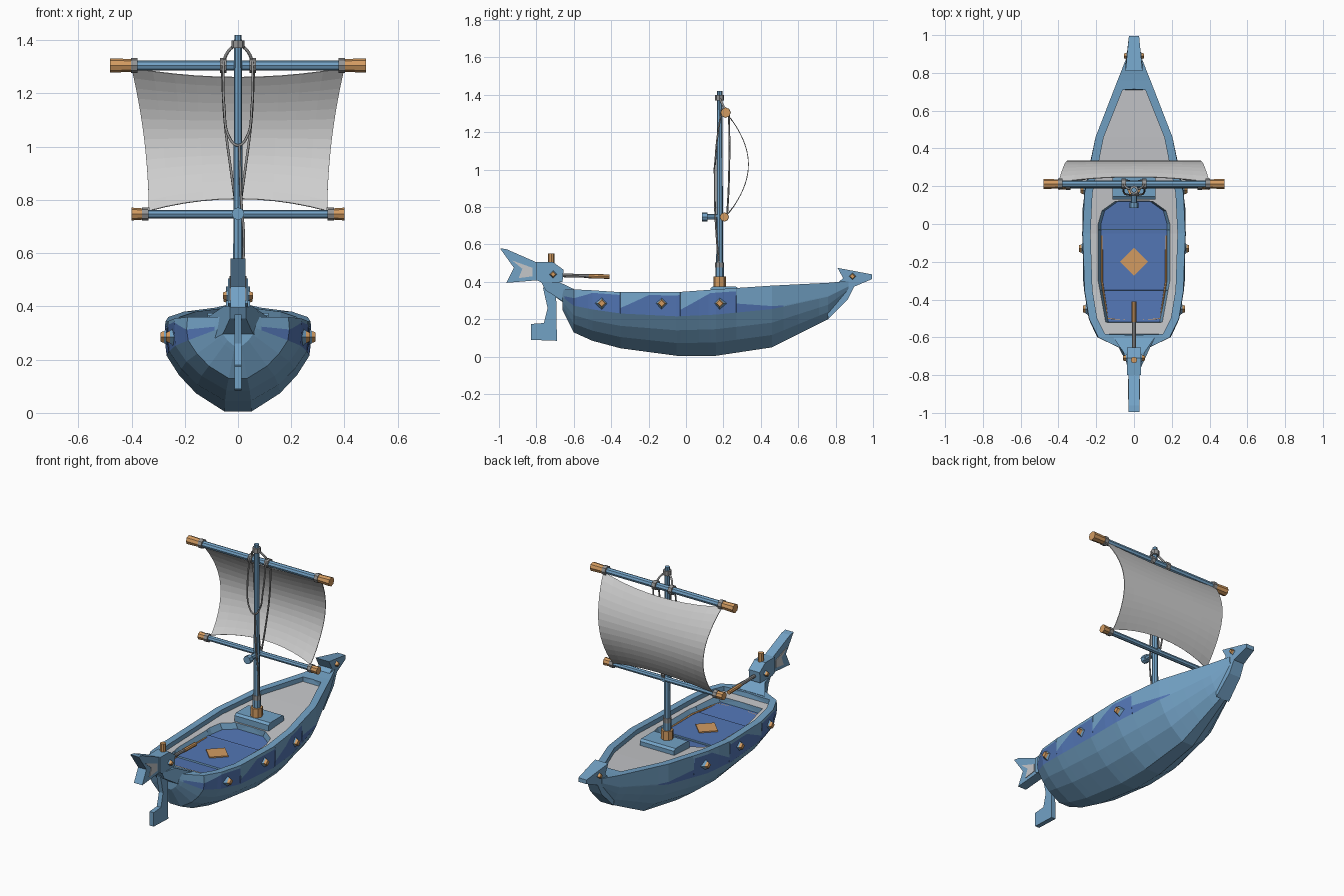
import bpy, bmesh, math
from mathutils import Vector

if "Cube" in bpy.data.objects:
    bpy.data.objects.remove(bpy.data.objects["Cube"])


def material(name, r, g, b):
    m = bpy.data.materials.new(name)
    m.use_nodes = True
    m.diffuse_color = (r, g, b, 1)
    node = next(n for n in m.node_tree.nodes if n.type == 'BSDF_PRINCIPLED')
    node.inputs["Base Color"].default_value = (r, g, b, 1)
    node.inputs["Roughness"].default_value = 0.8
    return m


BLUE = material("light_blue_wood", 0.17, 0.36, 0.56)
NAVY = material("deep_blue_paint", 0.085, 0.18, 0.46)
GREY = material("pale_grey_deck", 0.56, 0.57, 0.59)
CLOTH = material("sail_cloth", 0.62, 0.62, 0.62)
TAN = material("tan_wood", 0.65, 0.33, 0.12)
ROPE = material("grey_rope", 0.30, 0.30, 0.30)


def add_object(name, bm, *mats):
    me = bpy.data.meshes.new(name)
    bm.to_mesh(me)
    bm.free()
    ob = bpy.data.objects.new(name, me)
    bpy.context.collection.objects.link(ob)
    for m in mats:
        me.materials.append(m)
    return ob


def rod(name, a, b, r, mat, sides=8, r2=None):
    """Straight bar between two points."""
    a, b = Vector(a), Vector(b)
    bm = bmesh.new()
    bmesh.ops.create_cone(bm, cap_ends=True, segments=sides, radius1=r,
                          radius2=r if r2 is None else r2, depth=(b - a).length)
    ob = add_object(name, bm, mat)
    ob.rotation_euler = (b - a).to_track_quat('Z', 'Y').to_euler()
    ob.location = (a + b) / 2
    return ob


def prism(name, outline, half, mat):
    """Outline in (y, z) extruded sideways; half is a width or a rule of y."""
    width = half if callable(half) else (lambda y: half)
    bm = bmesh.new()
    left, right = ([bm.verts.new((s * width(y), y, z)) for y, z in outline] for s in (1, -1))
    n = len(outline)
    bm.faces.new(left)
    bm.faces.new(right[::-1])
    for i in range(n):
        bm.faces.new((left[i], right[i], right[(i + 1) % n], left[(i + 1) % n]))
    bmesh.ops.recalc_face_normals(bm, faces=bm.faces)
    return add_object(name, bm, mat)


def cord(name, points, r, mat, smooth=True):
    """Bevelled path turned into a mesh."""
    cu = bpy.data.curves.new(name, 'CURVE')
    cu.dimensions = '3D'
    cu.bevel_depth = r
    cu.bevel_resolution = 1
    cu.resolution_u = 6
    sp = cu.splines.new('BEZIER' if smooth else 'POLY')
    pts = sp.bezier_points if smooth else sp.points
    pts.add(len(points) - 1)
    for p, co in zip(pts, points):
        if smooth:
            p.co = co
            p.handle_left_type = p.handle_right_type = 'AUTO'
        else:
            p.co = (*co, 1)
    tmp = bpy.data.objects.new(name + "_path", cu)
    bpy.context.collection.objects.link(tmp)
    bpy.context.view_layer.update()
    me = bpy.data.meshes.new_from_object(tmp.evaluated_get(bpy.context.evaluated_depsgraph_get()))
    bpy.data.objects.remove(tmp)
    me.name = name
    me.materials.clear()
    me.materials.append(mat)
    ob = bpy.data.objects.new(name, me)
    bpy.context.collection.objects.link(ob)


def stud(name, x, y, z, size):
    """Diamond stud facing sideways: dark backing and tan point."""
    s = 1 if x > 0 else -1
    for part, r, out, mat in (("backing", size, 0.008, BLUE), ("point", size * 0.8, 0.02, TAN)):
        rod(f"{name}_{part}", (x - s * 0.012, y, z), (x + s * out, y, z), r, mat, 4, r * 0.55)


def lerp(table, y, k):
    for a, b in zip(table, table[1:]):
        if y <= b[0]:
            f = max(0, (y - a[0]) / (b[0] - a[0]))
            return a[k] + (b[k] - a[k]) * f
    return table[-1][k]


# Hull stations: y, half beam, rim height, keel height
HULL = [(-.66, .07, .36, .25), (-.6, .195, .36, .13), (-.5, .245, .355, .085),
        (-.35, .27, .345, .045), (-.05, .28, .345, .005), (.16, .27, .36, .005),
        (.46, .21, .38, .05), (.76, .09, .395, .2), (.87, .045, .405, .33)]
PIT = [(-.52, .15), (-.3, .19), (0, .19), (.07, .17), (.12, .1)]
BAND = [(-.65, .72), (-.5, .95), (-.352, .95), (-.35, .72), (-.2, .95), (-.032, .95),
        (-.03, .72), (.13, .95), (.268, .95), (.27, .76), (.52, .64)]
SIDE = [(.62, .96), (.85, 1), (1, .97)]


def section(y):
    w, zt, zk = (lerp(HULL, y, k) for k in (1, 2, 3))
    h = zt - zk
    inside = -.585 < y < .712
    inner = max(0, w - .05) if inside else 0
    deck = zt - .028 if inside else zt
    pit = -.521 < y < .121
    c = min(lerp(PIT, y, 1), inner) if pit else 0
    floor = deck - .035 + (.008 if -.351 < y < -.031 else 0) if pit else deck
    tb = lerp(BAND, y, 1)
    pts = [(0, zk), (w * .18, zk), (w * .56, zk + h * .2), (w * .79, zk + h * .4),
           (w * .96, zk + h * .62), (w * lerp(SIDE, tb, 1), zk + h * tb), (w * .97, zt),
           (inner, zt), (inner, deck), (c, deck), (max(0, c - .015), floor), (0, floor)]
    return [(x, y, z) for x, z in pts]


ys = sorted({s[0] for s in HULL + PIT + BAND} | {-.588, -.583, -.523, .123, .6, .71, .714})
bm = bmesh.new()
rings = [[bm.verts.new(p) for p in section(y)] for y in ys]
for i, (a, b) in enumerate(zip(rings, rings[1:])):
    mid = (ys[i] + ys[i + 1]) / 2
    for r in range(len(a) - 1):
        f = bm.faces.new((a[r], b[r], b[r + 1], a[r + 1]))
        f.normal_update()
        flat = abs(f.normal.z) > .6
        if r == 4 and -.65 < mid < .52:
            f.material_index = 1
        elif r >= 8 and flat and -.585 < mid < .711:
            f.material_index = 1 if r == 10 and -.521 < mid < .121 else 2
bm.faces.new(rings[0][::-1])
bm.faces.new(rings[-1])
bmesh.ops.remove_doubles(bm, verts=bm.verts, dist=1e-4)
bmesh.ops.recalc_face_normals(bm, faces=bm.faces)
hull = add_object("hull", bm, BLUE, NAVY, GREY)
hull.modifiers.new("mirror", 'MIRROR')

# Cockpit trim and floor emblem
for s in (1, -1):
    cord("cockpit_trim", [(s * .17, -.06, .288), (s * .17, -.3, .292), (s * .14, -.5, .288),
                          (s * .04, -.51, .288)], .005, TAN, False)
    for y, x in ((-.45, .25), (-.13, .272), (.18, .262)):
        stud("side_stud", s * x, y, .285, .038)
    stud("bow_stud", s * .034, .89, .43, .028)
    stud("stern_stud", s * .037, -.71, .44, .028)
emblem = rod("floor_emblem", (0, -.2, .288), (0, -.2, .297), .075, TAN, 4)
for y in (-.345, -.03):
    rod("floor_seam", (-.17, y, .286), (.17, y, .286), .004, BLUE, 6)

# Bow post
prism("bow_post", [(.76, .2), (.865, .305), (.9, .375), (.995, .415), (.995, .44),
                   (.81, .475), (.84, .42), (.8, .385), (.74, .36)],
      lambda y: .045 if y < .85 else .04 - (y - .85) * .09, BLUE)

# Stern bracket, tail fin, rudder and tiller
prism("stern_bracket", [(-.6, .25), (-.665, .3), (-.75, .355), (-.775, .4), (-.68, .4), (-.6, .362)],
      lambda y: .11 if y > -.62 else (.055 if y > -.7 else .03), BLUE)
prism("stern_block", [(-.8, .41), (-.78, .4), (-.66, .4), (-.655, .465), (-.71, .505), (-.8, .505)], .037, BLUE)
prism("tail_fin", [(-.78, .41), (-.96, .395), (-.92, .475), (-.995, .58), (-.96, .575), (-.8, .505)], .028, BLUE)
prism("tail_patch", [(-.82, .43), (-.895, .42), (-.875, .47), (-.93, .515), (-.82, .475)], .031, GREY)
prism("rudder", [(-.695, .37), (-.69, .085), (-.83, .09), (-.83, .175), (-.76, .18), (-.74, .26), (-.765, .37)], .014, BLUE)
rod("tiller_pin", (0, -.72, .5), (0, -.72, .553), .017, TAN)
rod("tiller", (0, -.66, .435), (0, -.5, .431), .01, ROPE)
rod("tiller_grip", (0, -.52, .431), (0, -.41, .428), .012, TAN)

# Mast and step
MY = .18
prism("mast_step", [(.13, .32), (.13, .365), (.145, .376), (.265, .376), (.28, .365), (.28, .33)], .115, BLUE)
rod("mast_collar", (0, MY, .37), (0, MY, .43), .034, TAN)
rod("mast_sleeve", (0, MY, .43), (0, MY, .5), .023, BLUE)
rod("mast", (0, MY, .4), (0, MY, 1.42), .019, BLUE, 8, .014)
for z in (.49, 1.385):
    rod("mast_lashing", (0, MY, z - .014), (0, MY, z + .014), .024, ROPE)
rod("mast_peg", (0, .1, .748), (0, .22, .748), .015, BLUE)
rod("mast_peg_knob", (0, .085, .748), (0, .115, .748), .024, BLUE)

# Yards with tan tips and rope lashings
for label, z, y, length, tip, r, knots in (("upper", 1.305, .212, .48, .41, .019, (.39, .055)),
                                           ("lower", .747, .205, .4, .365, .016, (.348,))):
    rod(label + "_yard", (-tip, y, z), (tip, y, z), r, BLUE)
    for s in (1, -1):
        rod(label + "_yard_tip", (s * (tip - .01), y, z), (s * length, y, z), r + .005, TAN, 8, r + .008)
        for k in knots:
            rod(label + "_yard_lashing", (s * (k - .012), y, z), (s * (k + .012), y, z), r + .009, ROPE)

# Sail bulging forward
bm = bmesh.new()
COLS, ROWS = 10, 14
grid = []
for j in range(ROWS + 1):
    v = j / ROWS
    row = []
    for i in range(COLS + 1):
        u = 2 * i / COLS - 1
        lo, hi = .76 + .045 * (1 - u * u), 1.295 - .035 * (1 - u * u)
        z = lo + (hi - lo) * v
        half = .335 + .065 * v - .06 * v * (1 - v)
        bulge = math.sin(math.pi * (z - .76) / .535) ** .85 if .761 < z < 1.294 else 0
        row.append(bm.verts.new((u * half, .217 + .115 * bulge, z)))
    grid.append(row)
for a, b in zip(grid, grid[1:]):
    for i in range(COLS):
        bm.faces.new((a[i], a[i + 1], b[i + 1], b[i]))
sail = add_object("sail", bm, CLOTH)
solid = sail.modifiers.new("thickness", 'SOLIDIFY')
solid.thickness = .004

# Rigging
cord("halyard_loop", [(-.055, .19, 1.32), (-.052, .165, 1.15), (-.03, .155, 1.03), (0, .152, 1.005),
                      (.03, .155, 1.03), (.052, .165, 1.15), (.055, .19, 1.32)], .005, ROPE)
cord("falling_line", [(.005, .153, 1.005), (.012, .155, .8), (.022, .163, .65), (.015, .175, .5)], .005, ROPE)
for s in (1, -1):
    cord("yard_sling", [(0, MY, 1.39), (s * .035, .19, 1.36), (s * .055, .212, 1.32)], .006, ROPE)
    cord("yard_stay", [(s * .06, .23, 1.3), (s * .05, .232, 1.1), (s * .025, .228, .9),
                       (s * .005, .22, .76)], .005, ROPE)
